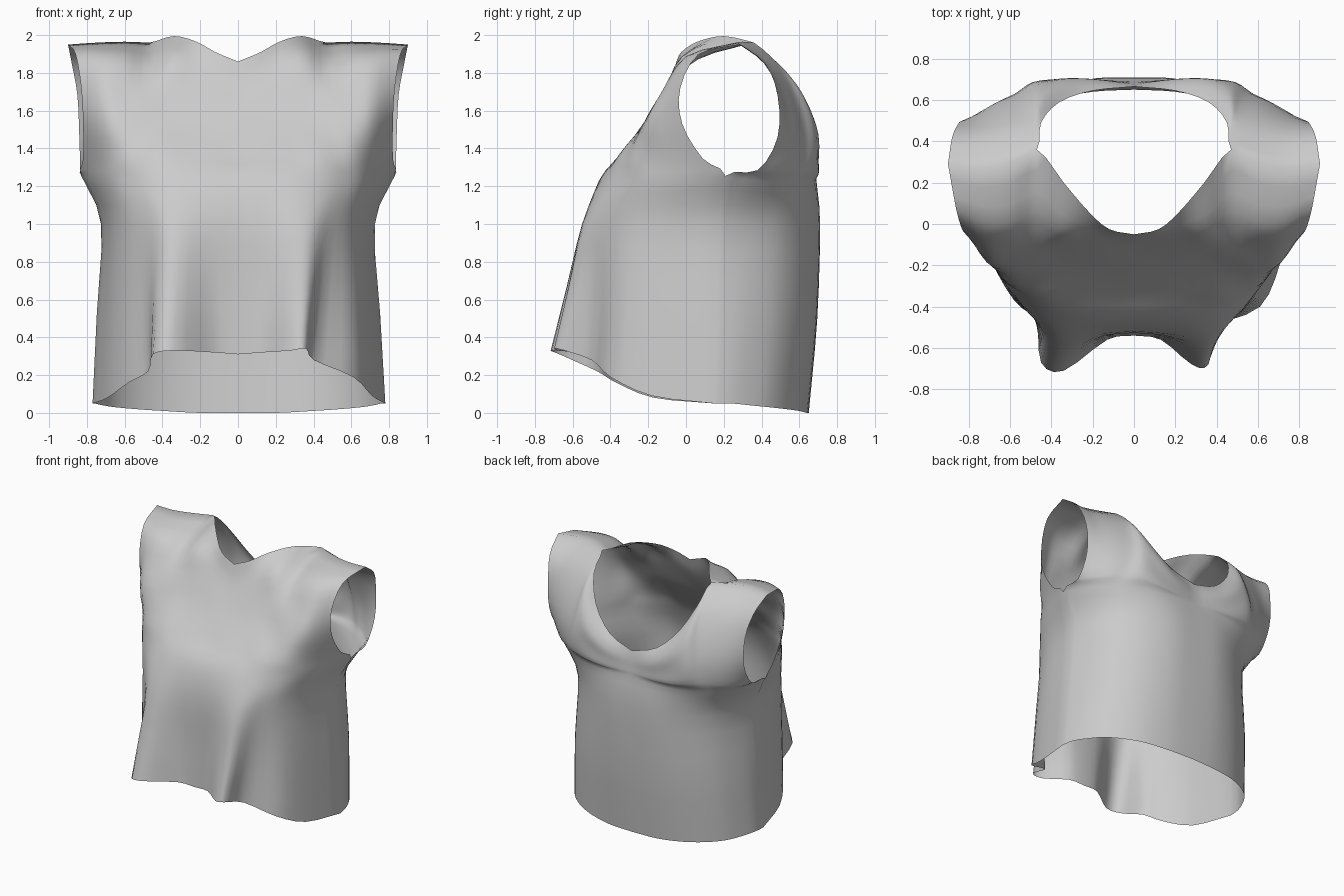
import bpy, bmesh, math
from mathutils import Vector

if "Cube" in bpy.data.objects:
    bpy.data.objects.remove(bpy.data.objects["Cube"])

SUB = 3  # smooth steps between neighbouring guide points


def pts(rows):
    return [Vector(p) for p in rows]


def catmull(p, steps=SUB):
    """Interpolating smooth curve through the points p."""
    p = [2 * p[0] - p[1]] + p + [2 * p[-1] - p[-2]]
    out = []
    for i in range(1, len(p) - 2):
        a, b, c, d = p[i - 1:i + 3]
        for s in range(steps):
            t = s / steps
            out.append(0.5 * (2 * b + (c - a) * t + (2 * a - 5 * b + 4 * c - d) * t * t
                              + (3 * b - a - 3 * c + d) * t ** 3))
    return out + [p[-2]]


def front_limit(p):
    """Chest cloth hangs straight from the shoulders."""
    p.y = max(p.y, min(-.46 + .79 * (p.z - 1.23), -.20 + .556 * (p.z - 1.56)))


def back_limit(p):
    """Rounded outline of the upper back."""
    p.y = min(p.y, .70 - 1.0 * max(0, p.x - .37) ** 2)


def coons(bottom, top, centre, arm, bulge, limit):
    """Upper panel rows spanned between chest line, neck/shoulder, centre line and armhole."""
    n, m = len(bottom) - 1, len(arm) - 1
    rows = []
    for j in range(1, m + 1):
        v, row = j / m, []
        for i in range(n + 1):
            u = i / n
            p = bottom[i].lerp(top[i], v) + centre[j].lerp(arm[j], u)
            p -= bottom[0].lerp(top[0], v).lerp(bottom[n].lerp(top[n], v), u)
            p.y += bulge * math.sin(math.pi * u) * math.sin(math.pi * v)
            if 0 < i < n and j < m:
                limit(p)
            row.append(p)
        rows.append(row)
    return rows


def add_panel(bm, rows, side, flip):
    seam = catmull([r[-1] for r in rows[:4]])
    rows = [catmull(r) for r in rows]
    cols = [catmull(list(c)) for c in zip(*rows)]
    # Side seam and shoulder seam follow the same curve on front and back
    cols[-1][:len(seam)] = seam
    for k, p in enumerate(catmull(pts(shoulder))):
        cols[4 * SUB + k][-1] = p
    grid = [[bm.verts.new((p.x * side, p.y, p.z)) for p in c] for c in cols]
    for a, b in zip(grid, grid[1:]):
        for k in range(len(a) - 1):
            quad = [a[k], b[k], b[k + 1], a[k + 1]]
            bm.faces.new(quad[::-1] if flip else quad)


# Shared lines: shoulder ridge from neck to sleeve edge
shoulder = [(.47, .36, 1.96), (.60, .30, 1.965), (.75, .27, 1.96), (.90, .29, 1.95)]

# Front hem: drape folds and side run differ a little on each side
hem_right = [(.28, -.68, .33), (.36, -.68, .34), (.40, -.50, .28),
             (.61, -.40, .19), (.71, -.18, .09), (.78, .15, .05)]
hem_left = [(.34, -.71, .33), (.45, -.67, .31), (.475, -.47, .22),
            (.58, -.37, .16), (.69, -.17, .08), (.77, .15, .05)]
front_waist = pts([(0, -.52, 1), (.15, -.53, 1), (.30, -.55, 1), (.40, -.53, 1),
                   (.49, -.45, 1), (.59, -.33, 1), (.67, -.14, 1), (.725, .18, 1)])
front_chest = pts([(0, -.46, 1.23), (.16, -.46, 1.23), (.32, -.45, 1.23), (.45, -.41, 1.23),
                   (.56, -.34, 1.23), (.66, -.24, 1.23), (.74, -.06, 1.23), (.83, .21, 1.255)])
front_neck = pts([(0, -.05, 1.86), (.12, -.025, 1.91), (.22, .06, 1.965), (.34, .20, 1.995)] + shoulder)
front_centre = pts([(0, -.46, 1.23), (0, -.35, 1.36), (0, -.25, 1.50),
                    (0, -.16, 1.63), (0, -.09, 1.75), (0, -.05, 1.86)])
front_arm = pts([(.83, .21, 1.255), (.82, .09, 1.345), (.82, -.02, 1.53),
                 (.83, -.03, 1.72), (.86, .07, 1.90), (.90, .29, 1.95)])

# Back
back_hem = pts([(0, .65, 0), (.20, .64, 0), (.39, .60, .01), (.54, .53, .02),
                (.65, .44, .03), (.715, .34, .04), (.76, .24, .05), (.78, .15, .05)])
back_waist = pts([(0, .71, 1), (.19, .705, 1), (.35, .66, 1), (.48, .59, 1),
                  (.58, .50, 1), (.65, .39, 1), (.695, .28, 1), (.725, .18, 1)])
back_chest = pts([(0, .69, 1.22), (.20, .69, 1.22), (.37, .67, 1.22), (.52, .62, 1.22),
                  (.63, .555, 1.22), (.72, .47, 1.22), (.79, .35, 1.23), (.83, .21, 1.255)])
back_neck = pts([(0, .665, 1.42), (.20, .645, 1.49), (.36, .59, 1.65), (.45, .49, 1.84)] + shoulder)
back_centre = [back_chest[0].lerp(back_neck[0], j / 5) for j in range(6)]
back_arm = pts([(.83, .21, 1.255), (.835, .38, 1.285), (.84, .485, 1.46),
                (.85, .485, 1.68), (.88, .42, 1.85), (.90, .29, 1.95)])

# Garment: four draped panels sewn along side seams, centre and shoulders
bm = bmesh.new()
for side, hem_run in ((1, hem_right), (-1, hem_left)):
    hem = pts([(0, -.54, .31), (.13, -.56, .32)] + hem_run)
    mid = [a.lerp(b, .5) for a, b in zip(hem, front_waist)]
    front = [hem, mid, front_waist, front_chest]
    front += coons(front_chest, front_neck, front_centre, front_arm, -.10, front_limit)
    rear = back_hem[:-1] + [hem[-1].copy()]
    back_mid = [a.lerp(b, .5) + Vector((0, .015, 0)) for a, b in zip(rear, back_waist)]
    back_mid[-1] = mid[-1].copy()
    back = [rear, back_mid, back_waist, back_chest]
    back += coons(back_chest, back_neck, back_centre, back_arm, .02, back_limit)
    add_panel(bm, front, side, side < 0)
    add_panel(bm, back, side, side > 0)
bmesh.ops.remove_doubles(bm, verts=bm.verts, dist=.002)

mesh = bpy.data.meshes.new("sleeveless_top")
bm.to_mesh(mesh)
bm.free()
for f in mesh.polygons:
    f.use_smooth = True
top = bpy.data.objects.new("sleeveless_top", mesh)
bpy.context.collection.objects.link(top)
